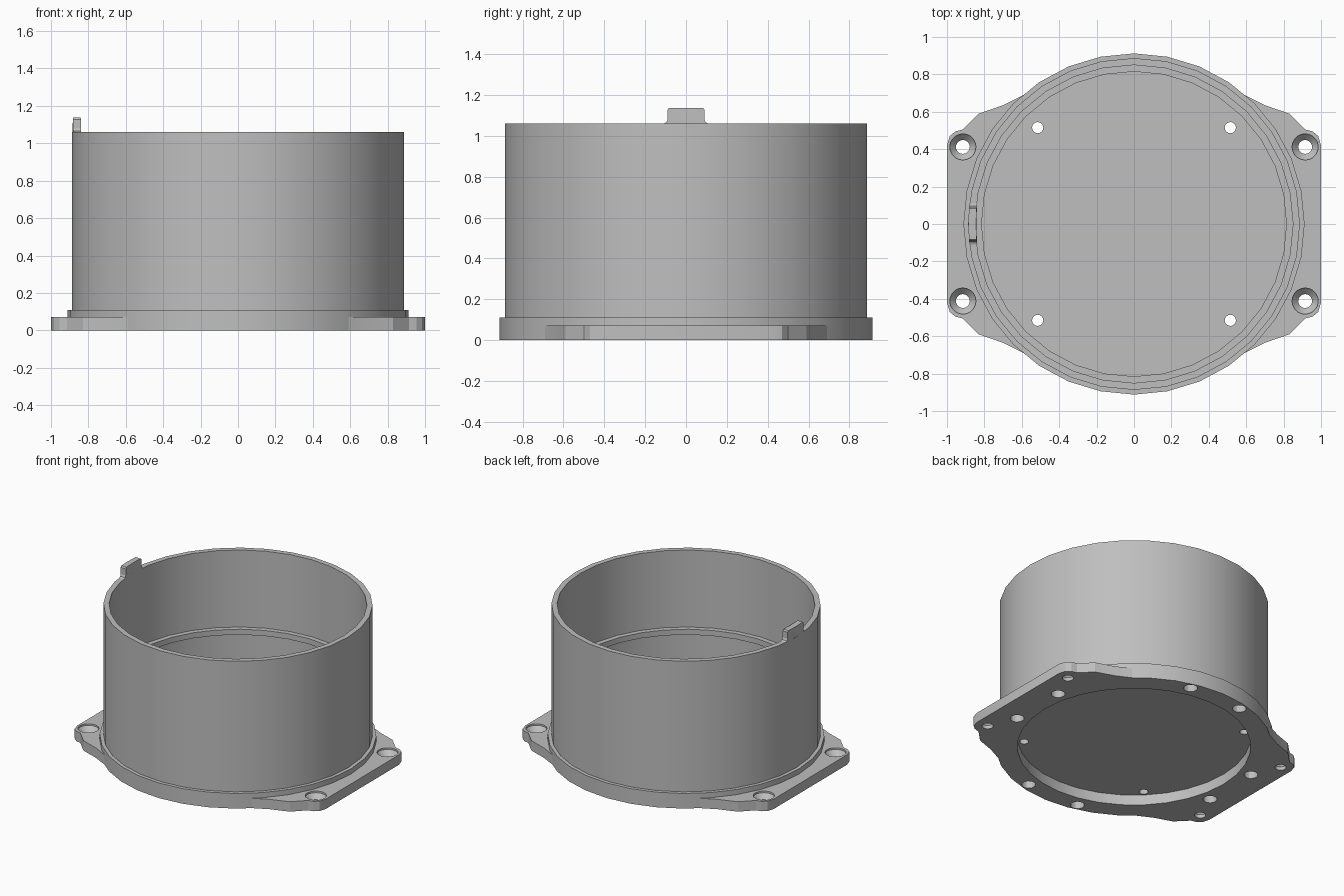
import bpy, bmesh
from math import sin, cos, pi, sqrt

cube = bpy.data.objects.get("Cube")
if cube:
    bpy.data.objects.remove(cube)

# Single grey material
grey = bpy.data.materials.new("plain_grey")
grey.use_nodes = True
colour = (0.52, 0.52, 0.52, 1)
grey.diffuse_color = colour
grey.node_tree.nodes["Principled BSDF"].inputs["Base Color"].default_value = colour


def lathe(bm, profile, segs, cx=0, cy=0):
    """Turn an (r, z) profile around a vertical axis and cap both ends."""
    rings = [[bm.verts.new((cx + r * cos(2 * pi * i / segs),
                            cy + r * sin(2 * pi * i / segs), z))
              for i in range(segs)] for r, z in profile]
    for a, b in zip(rings, rings[1:]):
        for i in range(segs):
            j = (i + 1) % segs
            bm.faces.new((a[i], a[j], b[j], b[i]))
    bm.faces.new(rings[0])
    bm.faces.new(rings[-1])


def prism(bm, lower, upper):
    """Join two matching loops of points into a solid."""
    a = [bm.verts.new(p) for p in lower]
    b = [bm.verts.new(p) for p in upper]
    for i in range(len(a)):
        j = (i + 1) % len(a)
        bm.faces.new((a[i], a[j], b[j], b[i]))
    bm.faces.new(a)
    bm.faces.new(b)


def make(name, bm):
    bmesh.ops.recalc_face_normals(bm, faces=bm.faces)
    mesh = bpy.data.meshes.new(name)
    bm.to_mesh(mesh)
    bm.free()
    mesh.materials.append(grey)
    ob = bpy.data.objects.new(name, mesh)
    bpy.context.collection.objects.link(ob)
    return ob


def combine(target, other, operation):
    """Apply a boolean and discard the helper."""
    mod = target.modifiers.new("combine", 'BOOLEAN')
    mod.operation = operation
    mod.solver = 'EXACT'
    mod.object = other
    bpy.context.view_layer.objects.active = target
    bpy.ops.object.modifier_apply(modifier=mod.name)
    bpy.data.objects.remove(other)


# Round cup: recessed underside, base ring, wall, inner lip and floor
bm = bmesh.new()
lathe(bm, [(.77, .075), (.77, 0), (.912, 0), (.912, .11), (.887, .11),
           (.887, 1.06), (.85, 1.06), (.85, .5), (.815, .5), (.815, .46),
           (.835, .46), (.835, .11)], 32)
housing = make("round_housing", bm)

# Mounting flanges on both sides
edge = [(.59, .69), (.7, .635), (.83, .59), (.915, .505), (.955, .495),
        (.985, .47), (1, .42)]
arc = [(.86 * cos(a), .86 * sin(a)) for a in [pi * k / 20 for k in range(-5, 6)]]
outline = edge + [(x, -y) for x, y in reversed(edge)] + arc
for side in (1, -1):
    bm = bmesh.new()
    prism(bm, [(side * x, y, 0) for x, y in outline],
          [(side * x, y, .072) for x, y in outline])
    combine(housing, make("mounting_flange", bm), 'UNION')

# Countersunk flange holes, floor holes and blind holes under the ring
bm = bmesh.new()
for sx in (1, -1):
    for sy in (1, -1):
        lathe(bm, [(.037, -.02), (.037, .025), (.07, .06), (.07, .1)], 20,
              sx * .915, sy * .412)
        lathe(bm, [(.03, .05), (.03, .2)], 16, sx * .515, sy * .515)
        for x, y in ((.83, .21), (.21, .83)):
            lathe(bm, [(.046, -.02), (.046, .06)], 16, sx * x, sy * y)
cutter = make("hole_cutter", bm)
cutter.hide_render = True
combine(housing, cutter, 'DIFFERENCE')

# Locating tab on the rim, with flared feet
half = [(.11, 1.06), (.096, 1.066), (.09, 1.08), (.09, 1.128), (.083, 1.137)]
shape = half + [(0, 1.137)] + [(-y, z) for y, z in reversed(half)] + [(0, 1.06)]
bm = bmesh.new()
prism(bm, *[[(-sqrt(r * r - y * y), y, z) for y, z in shape] for r in (.886, .845)])
tab = make("locating_tab", bm)

# Smooth curved walls, keep edges crisp
bpy.ops.object.select_all(action='DESELECT')
for ob in (housing, tab):
    ob.select_set(True)
bpy.context.view_layer.objects.active = housing
bpy.ops.object.shade_smooth_by_angle(angle=pi / 8)
